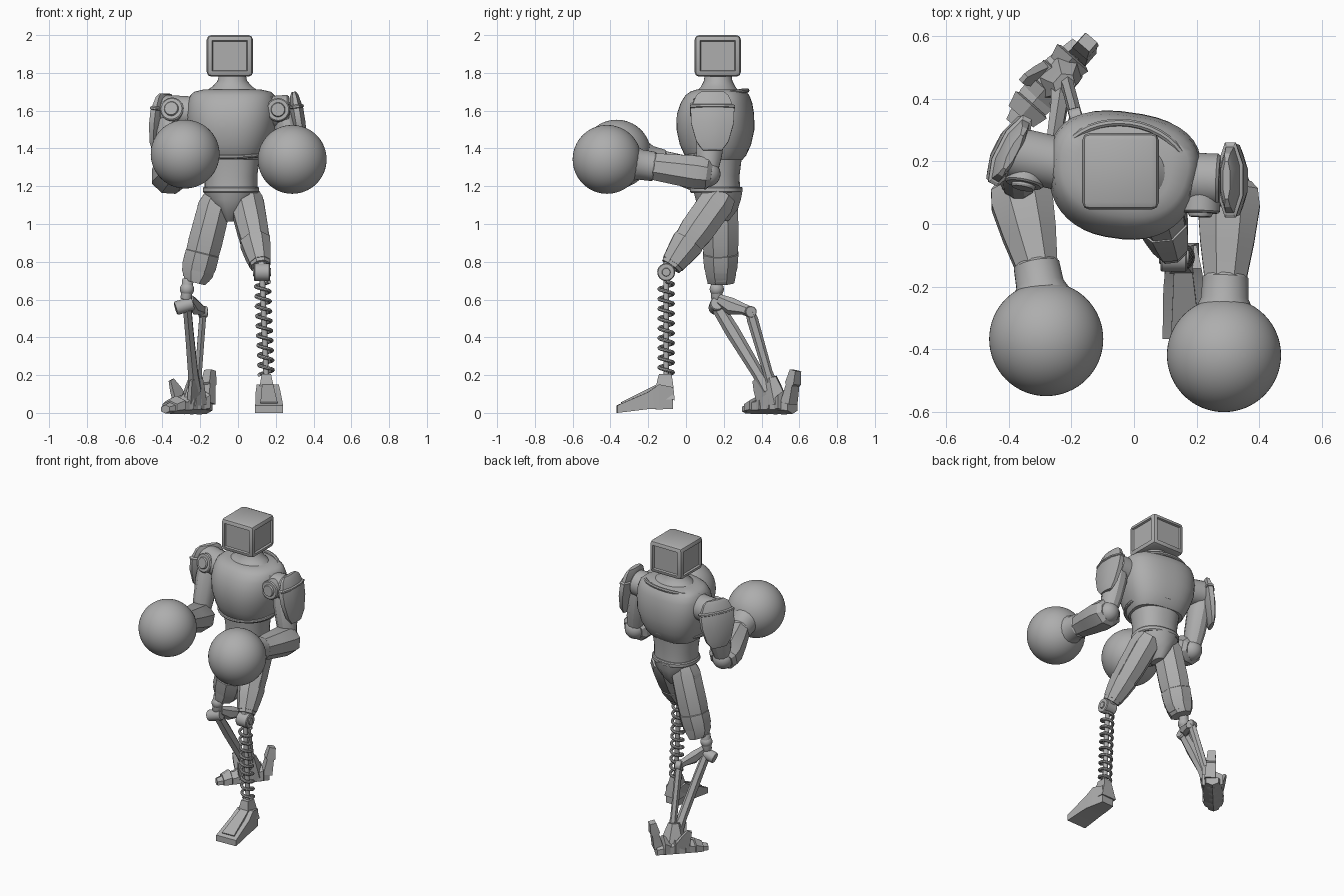
import bpy, bmesh
from math import cos, sin, pi, radians
from mathutils import Vector

if "Cube" in bpy.data.objects:
    bpy.data.objects.remove(bpy.data.objects["Cube"])

grey = bpy.data.materials.new("plain grey")
grey.use_nodes = True
grey.diffuse_color = (0.42, 0.42, 0.42, 1)
grey.node_tree.nodes["Principled BSDF"].inputs["Base Color"].default_value = (0.42, 0.42, 0.42, 1)
parts = []


def add_mesh(name, bm):
    bmesh.ops.recalc_face_normals(bm, faces=bm.faces)
    mesh = bpy.data.meshes.new(name)
    bm.to_mesh(mesh)
    bm.free()
    mesh.materials.append(grey)
    ob = bpy.data.objects.new(name, mesh)
    bpy.context.collection.objects.link(ob)
    parts.append(ob)
    return ob


def limb(name, a, b, profile, n=8, ref=(1, 0, 0), power=2, taper=0):
    """Loft rings (t, half width, half depth, depth offset) along the line a to b."""
    a, b = Vector(a), Vector(b)
    axis = (b - a).normalized()
    side = Vector(ref)
    side = (side - axis * side.dot(axis)).normalized()
    depth = axis.cross(side)
    grow = 1 / cos(pi / n)
    bm = bmesh.new()
    rings = []
    for t, rx, ry, *off in profile:
        centre = a.lerp(b, t) + depth * (off[0] if off else 0)
        ring = []
        for i in range(n):
            ang = 2 * pi * (i + 0.5) / n
            c, s = cos(ang), sin(ang)
            u = abs(c) ** (2 / power) * (1 if c > 0 else -1) * grow
            v = abs(s) ** (2 / power) * (1 if s > 0 else -1) * grow
            ring.append(bm.verts.new(centre + side * (u * rx * (1 + taper * v)) + depth * (v * ry)))
        rings.append(ring)
    for r, q in zip(rings, rings[1:]):
        for i in range(n):
            j = (i + 1) % n
            bm.faces.new((r[i], r[j], q[j], q[i]))
    bm.faces.new(rings[0])
    bm.faces.new(rings[-1])
    return add_mesh(name, bm)


def rod(name, a, b, r, n=20, ref=(0.3, 0.2, 1)):
    return limb(name, a, b, [(0, r * 0.9, r * 0.9), (0.06, r, r), (0.94, r, r), (1, r * 0.9, r * 0.9)], n, ref)


def tube(name, points, r, cyclic=False):
    curve = bpy.data.curves.new(name, "CURVE")
    curve.dimensions = "3D"
    curve.bevel_depth = r
    curve.bevel_resolution = 2
    curve.use_fill_caps = True
    spline = curve.splines.new("POLY")
    spline.points.add(len(points) - 1)
    for p, co in zip(spline.points, points):
        p.co = (*co, 1)
    spline.use_cyclic_u = cyclic
    curve.materials.append(grey)
    ob = bpy.data.objects.new(name, curve)
    bpy.context.collection.objects.link(ob)
    bpy.ops.object.select_all(action="DESELECT")
    ob.select_set(True)
    bpy.context.view_layer.objects.active = ob
    bpy.ops.object.convert(target="MESH")
    parts.append(bpy.context.object)


def ball(name, centre, r, seg=48):
    bm = bmesh.new()
    bmesh.ops.create_uvsphere(bm, u_segments=seg, v_segments=seg // 2, radius=r)
    bmesh.ops.translate(bm, verts=bm.verts, vec=centre)
    return add_mesh(name, bm)


# Head: bevelled box with a recessed panel on each side
bm = bmesh.new()
bmesh.ops.create_cube(bm, size=1)
bmesh.ops.scale(bm, verts=bm.verts, vec=(0.245, 0.245, 0.22))
bmesh.ops.bevel(bm, geom=bm.edges[:], offset=0.024, segments=2, profile=0.5, affect="EDGES")
bm.normal_update()
walls = [f for f in bm.faces if f.calc_area() > 0.02 and abs(f.normal.z) < 0.1]
bmesh.ops.inset_individual(bm, faces=walls, thickness=0.007, depth=0)
bmesh.ops.inset_individual(bm, faces=walls, thickness=0.006, depth=-0.012)
bmesh.ops.translate(bm, verts=bm.verts, vec=(-0.043, 0.168, 1.89))
add_mesh("head", bm)

# Torso
yaw = radians(-8)
turned = (cos(yaw), sin(yaw), 0)
core = (-0.035, 0.155)
limb("chest", (*core, 1.34), (*core, 1.74),
     [(0, .165, .14), (.06, .18, .16), (.2, .205, .185), (.4, .232, .202), (.6, .24, .2),
      (.75, .235, .185, .005), (.85, .222, .165, .01), (.9, .2, .145, .015), (.93, .15, .11, .015)],
     40, turned, 2.5, 0.1)
limb("neck", (-0.03, 0.17, 1.66), (-0.03, 0.17, 1.81),
     [(0, .19, .14), (.25, .15, .115), (.45, .105, .09), (.65, .078, .075), (1, .066, .068)], 32, turned)
limb("waist", (-0.037, 0.157, 1.17), (-0.037, 0.157, 1.38),
     [(0, .138, .128), (.4, .138, .125), (1, .155, .14)], 32, turned, 2.3)
limb("belt", (-0.037, 0.16, 1.165), (-0.037, 0.16, 1.197),
     [(0, .143, .133), (.2, .148, .138), (.8, .148, .138), (1, .143, .133)], 32, turned, 2.3)
limb("pelvis", (-0.04, 0.17, 1.18), (-0.045, 0.175, 1.015),
     [(0, .14, .13), (.3, .125, .12), (.65, .075, .1), (1, .03, .05)], 12)


def loop(rx, ry, z_mid, rise, count=40):
    pts = []
    for i in range(count):
        t = 2 * pi * i / count
        x, y = rx * cos(t), ry * sin(t)
        pts.append((core[0] + x * cos(yaw) - y * sin(yaw), core[1] + x * sin(yaw) + y * cos(yaw),
                    z_mid + rise * sin(t)))
    return pts


tube("collar", loop(.212, .168, 1.672, .035), .012, True)
tube("chest_hem", loop(.19, .165, 1.375, .02), .01, True)

# Arms: shoulder joint, guard plate, upper arm, forearm, cuff and round fist
arms = {
    "left": dict(root=(.13, .145, 1.59), cap=(.275, .14, 1.6), disc=(.215, .14, 1.6), face=(.212, .035, 1.605),
                 plate=((.295, .14, 1.7), (.345, .14, 1.39)), out=(1, 0, 0),
                 elbow=(.305, .115, 1.265), wrist=(.288, -.25, 1.315), fist=(.287, -.418, 1.342)),
    "right": dict(root=(-.23, .19, 1.59), cap=(-.40, .23, 1.6), disc=(-.335, .21, 1.59), face=(-.352, .125, 1.61),
                  plate=((-.385, .23, 1.69), (-.425, .245, 1.38)), out=(-.87, .45, 0),
                  elbow=(-.368, .12, 1.24), wrist=(-.295, -.2, 1.34), fist=(-.28, -.367, 1.37)),
}
for side, p in arms.items():
    rod(side + "_shoulder", p["root"], p["cap"], .084, 28)
    rod(side + "_shoulder_disc", p["disc"], p["face"], .062, 28)
    face, disc = Vector(p["face"]), Vector(p["disc"])
    rod(side + "_shoulder_stud", disc, face + (face - disc).normalized() * .012, .038, 24)
    limb(side + "_shoulder_plate", *p["plate"],
         [(0, .012, .06), (.06, .022, .085), (.3, .036, .116), (.55, .036, .112), (.85, .026, .085), (1, .012, .05)],
         8, p["out"])
    limb(side + "_shoulder_ridge", *p["plate"],
         [(.22, .03, .11), (.24, .041, .12), (.27, .041, .12), (.29, .03, .11)], 8, p["out"])
    elbow, wrist = Vector(p["elbow"]), Vector(p["wrist"])
    limb(side + "_upper_arm", Vector(p["cap"]) * .5 + Vector(p["disc"]) * .5, elbow,
         [(0, .06, .06), (.3, .068, .075), (.7, .062, .068), (1, .05, .05)], 12)
    ball(side + "_elbow", elbow, .068, 24)
    limb(side + "_forearm", elbow + (elbow - wrist) * .06, wrist,
         [(0, .068, .06), (.06, .09, .082), (.2, .099, .088), (.5, .086, .08), (.82, .066, .07), (1, .062, .066)], 8)
    limb(side + "_cuff", elbow.lerp(wrist, .76), wrist.lerp(Vector(p["fist"]), .25),
         [(0, .066, .07), (.08, .073, .078), (.6, .076, .08), (1, .1, .1)], 16)
    ball(side + "_fist", p["fist"], .182, 64)

# Thighs with raised side strips and knee guards
thighs = {
    "left": ((.035, .195, 1.16), (.12, -.08, .775),
             [(0, .07, .075), (.12, .086, .092), (.5, .08, .09), (.78, .066, .073), (1, .05, .055)]),
    "right": ((-.105, .18, 1.17), (-.228, .185, .69),
              [(0, .06, .07), (.15, .086, .095), (.55, .09, .095), (.9, .084, .08), (1, .055, .07)]),
}
for side, (hip, knee, profile) in thighs.items():
    limb(side + "_thigh", hip, knee, profile, 8)
    limb(side + "_knee_guard", hip, knee,
         [(.66, .08, .085), (.68, .09 if side == "right" else .078, .094 if side == "right" else .086),
          (.82, .09 if side == "right" else .069, .088 if side == "right" else .075), (.96, .07, .07)
          if side == "right" else (.96, .056, .062)], 8)
    for k in (-1, 1):
        shift = Vector((k * .075, 0, 0))
        limb(side + "_thigh_strip", Vector(hip) + shift, Vector(knee) + shift * .72,
             [(.1, .012, .03), (.14, .018, .036), (.7, .016, .03), (.74, .008, .024)], 4)

# Left lower leg: knee pin, rod and spring
top, foot = Vector((.127, -.105, .745)), Vector((.15, -.105, .19))
rod("left_knee_pin", top - Vector((.042, 0, 0)), top + Vector((.042, 0, 0)), .047, 24)
rod("left_knee_hub", top - Vector((.048, 0, 0)), top + Vector((.048, 0, 0)), .022, 16)
limb("left_knee_fork", (.12, -.075, .79), top, [(0, .035, .04), (1, .03, .035)], 8)
rod("left_shin_rod", top, foot, .015, 12)
turns, steps = 9.5, 16
count = int(turns * steps)
tube("left_spring", [top.lerp(foot, .09 + .89 * i / count)
                     + Vector((cos(2 * pi * i / steps), sin(2 * pi * i / steps), 0)) * .037
                     for i in range(count + 1)], .0095)

# Left foot: flat wedge with an ankle block and raised instep
limb("left_foot", (.155, -.07, 0), (.165, -.365, 0),
     [(0, .045, .058, .078), (.25, .058, .066, .085), (.45, .066, .045, .065), (1, .074, .02, .02)], 4)
limb("left_ankle", (.15, -.11, .205), (.153, -.115, .07),
     [(0, .025, .033), (.3, .032, .042), (1, .055, .055)], 4)
limb("left_instep", (.156, -.13, .15), (.164, -.34, .05), [(0, .028, .012), (1, .045, .008)], 4)

# Right lower leg: jointed frame of two struts
rod("right_knee_post", (-.265, .165, .71), (-.275, .163, .6), .03, 12, (1, 0, 0))
ball("right_knee_ball", (-.27, .163, .655), .038, 20)
rod("right_knee_pin", (-.33, .155, .553), (-.24, .165, .58), .036, 16)
limb("right_knee_link", (-.255, .175, .6), (-.185, .34, .535),
     [(0, .02, .025), (.4, .022, .04, .01), (.8, .02, .026), (1, .02, .025)], 6, (1, -.4, 0))
rod("right_strut_pin", (-.205, .335, .535), (-.165, .345, .535), .03, 14)
limb("right_front_strut", (-.27, .165, .565), (-.23, .435, .12),
     [(0, .022, .03), (.3, .022, .034), (.8, .026, .028), (1, .035, .035)], 6)
limb("right_rear_strut", (-.185, .34, .535), (-.215, .455, .14),
     [(0, .02, .02), (.1, .018, .026), (.8, .018, .022), (1, .024, .03)], 6)

# Right foot: overlapping bands from heel to toe, heel tab and ankle fins
heel, toe = Vector((-.165, .565, 0)), Vector((-.385, .315, 0))
across = (.75, -.66, 0)
limb("right_sole", heel, toe,
     [(0, .04, .03, .03), (.3, .06, .045, .045), (.7, .058, .036, .036), (1, .03, .02, .02)], 6, across)
for i in range(4):
    t = .12 + .2 * i
    h = .06 - .006 * i
    limb("right_foot_band", heel, toe,
         [(t, .052, h * .8, h * .8), (t + .02, .066, h, h), (t + .17, .052, h * .7, h * .7)], 6, across)
limb("right_ankle", (-.222, .445, .19), (-.235, .47, .05), [(0, .03, .035), (.4, .042, .055), (1, .055, .08)], 6, across)
limb("right_heel_tab", (-.165, .545, .05), (-.148, .58, .225),
     [(0, .035, .03), (.55, .03, .022), (.6, .03, .03), (1, .024, .02)], 4, across)
for k in (-1, 1):
    spread = Vector(across) * k
    limb("right_ankle_fin", heel.lerp(toe, .45) + spread * .045 + Vector((0, 0, .05)),
         heel.lerp(toe, .6) + spread * .075 + Vector((0, 0, .175)),
         [(0, .014, .05), (.6, .012, .032), (1, .008, .014)], 4, across)

# Smooth the round parts and keep facets sharp
bpy.ops.object.select_all(action="DESELECT")
for ob in parts:
    ob.select_set(True)
bpy.context.view_layer.objects.active = parts[0]
bpy.ops.object.shade_smooth_by_angle(angle=radians(30))
